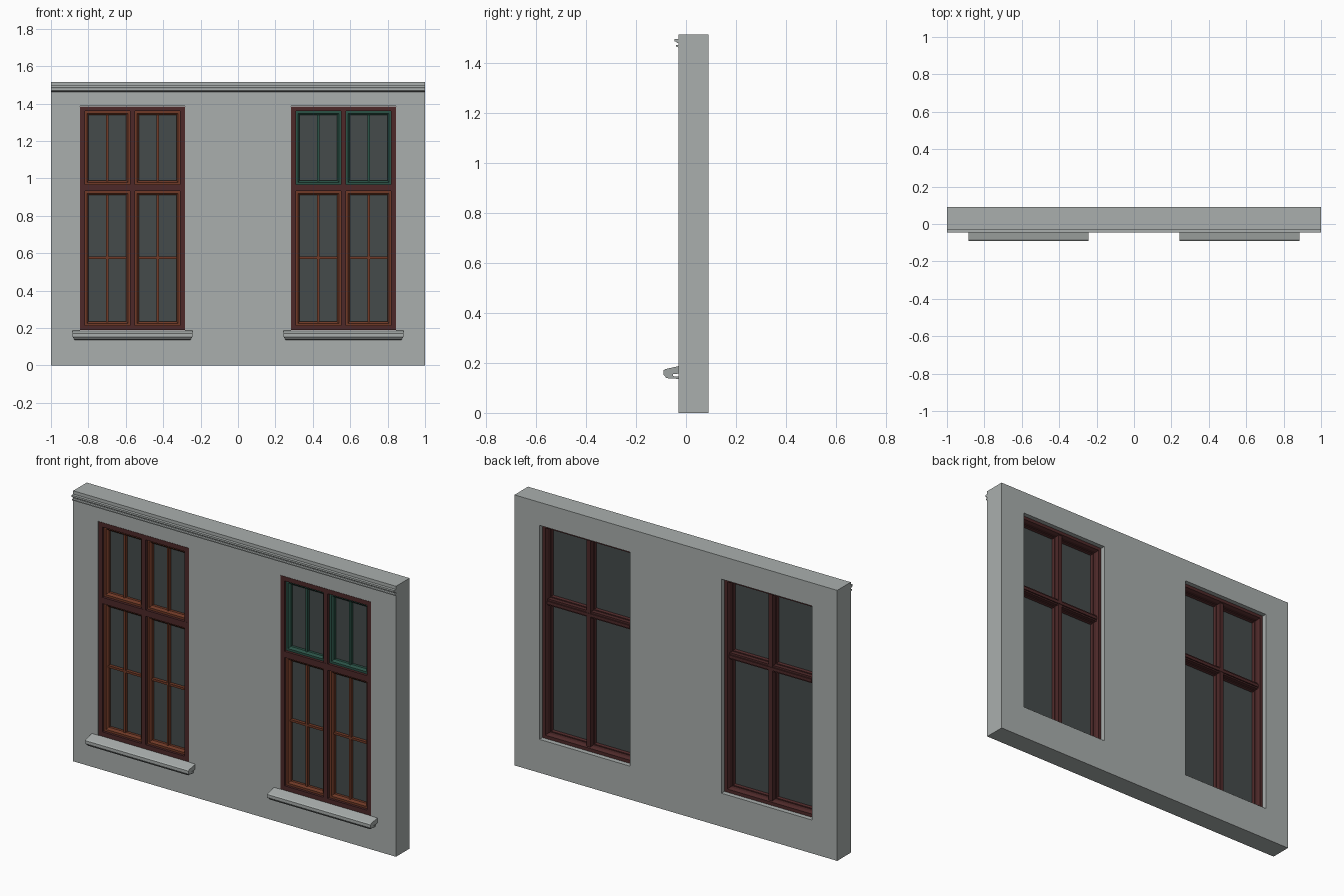
import bpy
import bmesh

cube = bpy.data.objects.get("Cube")
if cube:
    bpy.data.objects.remove(cube, do_unlink=True)


def material(name, r, g, b):
    m = bpy.data.materials.new(name)
    m.use_nodes = True
    m.diffuse_color = (r, g, b, 1)
    m.node_tree.nodes["Principled BSDF"].inputs["Base Color"].default_value = (r, g, b, 1)
    return m


PLASTER = material("grey plaster", 0.40, 0.43, 0.42)
MAROON = material("dark maroon paint", 0.075, 0.022, 0.022)
BROWN = material("red brown paint", 0.16, 0.042, 0.02)
GREEN = material("dark green paint", 0.024, 0.085, 0.062)
GLASS = material("smoky glass", 0.06, 0.07, 0.07)

FRONT, BACK = -0.03, 0.09
Z_LOW, Z_HIGH, HEIGHT = 0.187, 1.386, 1.515
CENTRE, HALF = 0.564, 0.281


def finish(name, bm, mat):
    bmesh.ops.recalc_face_normals(bm, faces=bm.faces[:])
    mesh = bpy.data.meshes.new(name)
    bm.to_mesh(mesh)
    bm.free()
    mesh.materials.append(mat)
    obj = bpy.data.objects.new(name, mesh)
    bpy.context.collection.objects.link(obj)
    return obj


def box(name, x, y, z, mat):
    """Box from (low, high) pairs."""
    bm = bmesh.new()
    bmesh.ops.create_cube(bm, size=1)
    for v in bm.verts:
        v.co = [lo + (c + 0.5) * (hi - lo) for c, (lo, hi) in zip(v.co, (x, y, z))]
    return finish(name, bm, mat)


def ring(name, x, z, profile, mat):
    """Mitred rectangular frame; profile holds (inset, y) points."""
    bm = bmesh.new()
    loops = []
    for inset, y in profile:
        x0, x1, z0, z1 = x[0] + inset, x[1] - inset, z[0] + inset, z[1] - inset
        loops.append([bm.verts.new((a, y, c)) for a, c in
                      ((x0, z0), (x1, z0), (x1, z1), (x0, z1))])
    for i, loop in enumerate(loops):
        prev = loops[i - 1]
        for k in range(4):
            n = (k + 1) % 4
            bm.faces.new((prev[k], prev[n], loop[n], loop[k]))
    return finish(name, bm, mat)


def extrusion(name, x, profile, mat, taper=0):
    """Profile of (y, z) points drawn along x, ends pulled in towards the bottom."""
    bm = bmesh.new()
    low = min(z for _, z in profile)
    ends = []
    for xe, sign in ((x[0], 1), (x[1], -1)):
        ends.append([bm.verts.new((xe + sign * (taper if z < low + 0.015 else 0), y, z))
                     for y, z in profile])
    for i in range(len(profile)):
        bm.faces.new((ends[0][i - 1], ends[0][i], ends[1][i], ends[1][i - 1]))
    for end in ends:
        bm.faces.new(end)
    return finish(name, bm, mat)


# Wall slab with two openings
bm = bmesh.new()
xs = (-1, -CENTRE - HALF, -CENTRE + HALF, CENTRE - HALF, CENTRE + HALF, 1)
zs = (0, Z_LOW, Z_HIGH, HEIGHT)
grid = [[bm.verts.new((x, FRONT, z)) for z in zs] for x in xs]
for i in range(5):
    for j in range(3):
        if not (j == 1 and i in (1, 3)):
            bm.faces.new((grid[i][j], grid[i + 1][j], grid[i + 1][j + 1], grid[i][j + 1]))
extruded = bmesh.ops.extrude_face_region(bm, geom=bm.faces[:], use_keep_orig=True)["geom"]
for v in extruded:
    if isinstance(v, bmesh.types.BMVert):
        v.co.y = BACK
finish("wall", bm, PLASTER)

# Cornice ribs along the top edge
extrusion("upper_cornice", (-1, 1), [
    (FRONT, 1.497), (-0.046, 1.497), (-0.046, 1.487), (-0.038, 1.485), (-0.036, 1.48), (FRONT, 1.48)], PLASTER)
extrusion("lower_cornice", (-1, 1), [
    (FRONT, 1.473), (-0.041, 1.472), (-0.041, 1.466), (FRONT, 1.463)], PLASTER)

SILL = [(FRONT, 0.187), (-0.084, 0.175), (-0.09, 0.17), (-0.09, 0.153), (-0.078, 0.139),
        (FRONT, 0.136), (FRONT, 0.145), (-0.052, 0.147), (-0.052, 0.155), (FRONT, 0.157)]
SASH = [(0, 0.012), (0, -0.016), (0.012, -0.016), (0.015, -0.01), (0.022, -0.004), (0.022, 0.012)]
JAMB = [(0, 0.065), (0, FRONT), (0.025, FRONT), (0.025, 0.05), (0.018, 0.065)]
BEAD = [(0, 0.016), (0, 0.03), (0.005, 0.03), (0.009, 0.016)]

for side, cx in (("left", CENTRE), ("right", -CENTRE)):
    # Window sill and fixed frame
    extrusion(side + "_sill", (cx - 0.32, cx + 0.32), SILL, PLASTER, taper=0.01)
    ring(side + "_frame", (cx - HALF + 0.001, cx + HALF - 0.001),
         (Z_LOW + 0.001, Z_HIGH - 0.001), JAMB, MAROON)
    box(side + "_mullion", (cx - 0.013, cx + 0.013), (FRONT, 0.058), (0.2, 1.37), MAROON)
    box(side + "_transom", (cx - 0.27, cx + 0.27), (FRONT - 0.001, 0.053), (0.932, 0.967), MAROON)
    box(side + "_transom_drip", (cx - 0.256, cx + 0.256), (0.02, 0.06), (0.94, 0.957), MAROON)

    # Opening sashes, two above and two below the transom
    for row, z in (("upper", (0.967, 1.36)), ("lower", (0.213, 0.932))):
        paint = GREEN if (side, row) == ("left", "upper") else BROWN
        for half, px in (("inner", cx - 0.1345), ("outer", cx + 0.1345)):
            if side == "right":
                half = "outer" if half == "inner" else "inner"
            x = (px - 0.1215, px + 0.1215)
            label = f"{side}_{row}_{half}_"
            ring(label + "sash", x, z, SASH, paint)
            box(label + "pane", x, (0.011, 0.016), z, GLASS)
            ring(label + "glazing_bead", x, z, BEAD, MAROON)
            box(label + "upright_bar", (px - 0.006, px + 0.006), (-0.008, 0.012),
                (z[0] + 0.02, z[1] - 0.02), paint)
            if row == "lower":
                box(label + "cross_bar", (x[0] + 0.02, x[1] - 0.02), (-0.007, 0.012),
                    (0.569, 0.581), paint)
